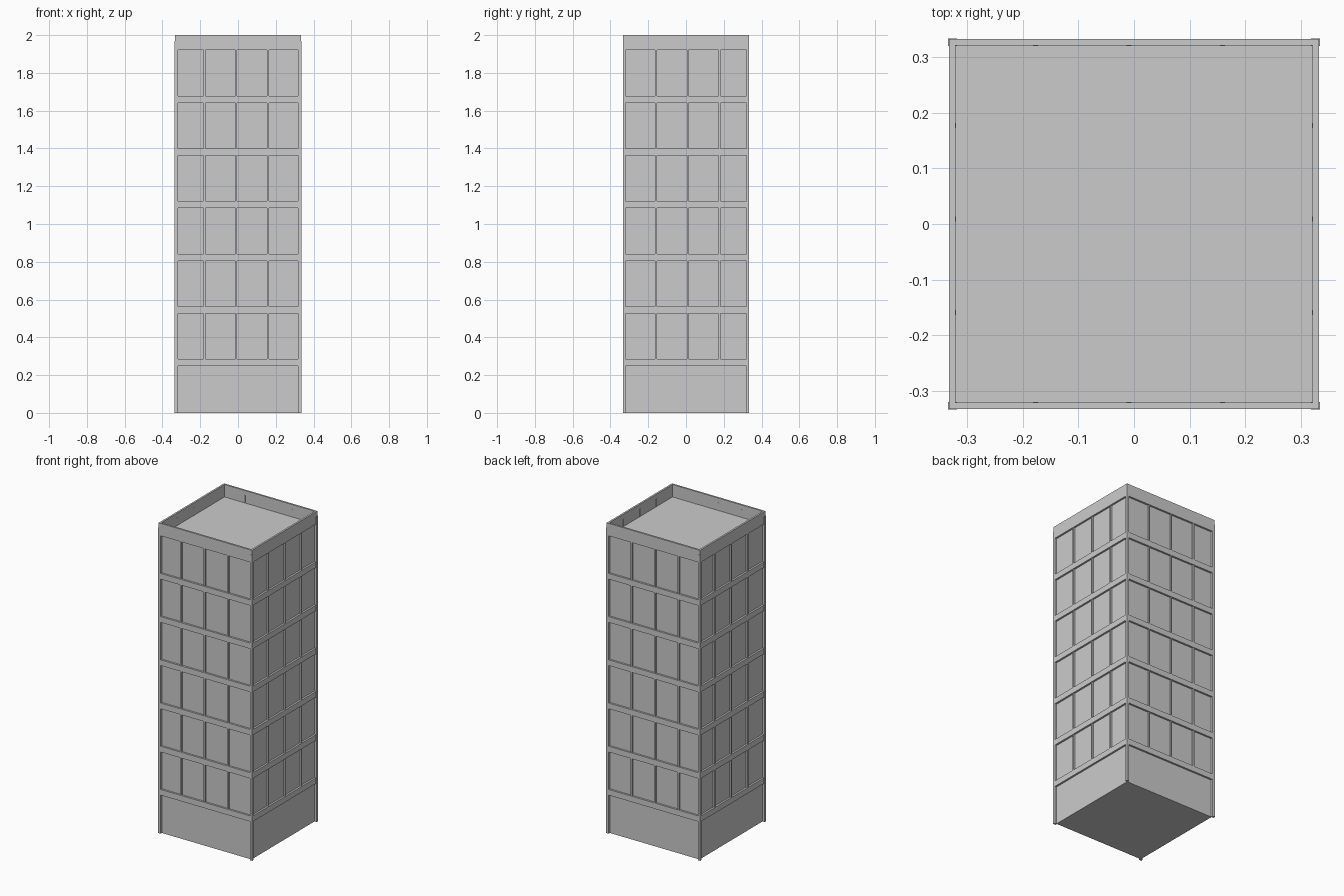
import bpy

if "Cube" in bpy.data.objects:
    bpy.data.objects.remove(bpy.data.objects["Cube"])

W = 0.333          # half width to the outer face
T = 0.012          # facade depth


def box(name, x0, x1, y0, y1, z0, z1):
    bpy.ops.mesh.primitive_cube_add(
        size=1, location=((x0 + x1) / 2, (y0 + y1) / 2, (z0 + z1) / 2))
    o = bpy.context.object
    o.name = name
    o.scale = (x1 - x0, y1 - y0, z1 - z0)
    bpy.ops.object.transform_apply(location=False, rotation=False, scale=True)
    return o


def ring(name, z0, z1):
    """Square band around the building, open in the middle."""
    i = W - T
    sq = [(-1, -1), (1, -1), (1, 1), (-1, 1)]
    v = [(a * r, b * r, z) for z in (z0, z1) for r in (W, i) for a, b in sq]
    f = []
    for k in range(4):
        n = (k + 1) % 4
        f += [(k, n, 8 + n, 8 + k), (4 + n, 4 + k, 12 + k, 12 + n),
              (8 + k, 8 + n, 12 + n, 12 + k), (n, k, 4 + k, 4 + n)]
    me = bpy.data.meshes.new(name)
    me.from_pydata(v, [], f)
    o = bpy.data.objects.new(name, me)
    bpy.context.collection.objects.link(o)


# recessed glass body with the roof deck on top
c = W - T
box("glass_body", -c, c, -c, c, 0, 1.92)

# floor bands and parapet
for k in range(6):
    z = 0.248 + k * 0.2785
    ring("floor_band", z, z + 0.037)
ring("parapet", 1.92, 2.0)

# corner columns, slightly proud of the bands
for sx in (-1, 1):
    for sy in (-1, 1):
        xs = sorted((sx * 0.318, sx * 0.335))
        ys = sorted((sy * 0.320, sy * 0.334))
        box("corner_column", *xs, *ys, 0, 1.97)

# window mullions on all four sides
m, h = 0.331, 0.0045
for s in (-1, 1):
    d = sorted((s * (c - 0.001), s * m))
    for p in (-0.177, -0.009, 0.159):
        box("mullion_front_back", p - h, p + h, *d, 0.26, 1.97)
    for p in (-0.159, 0.009, 0.177):
        box("mullion_side", *d, p - h, p + h, 0.26, 1.97)
